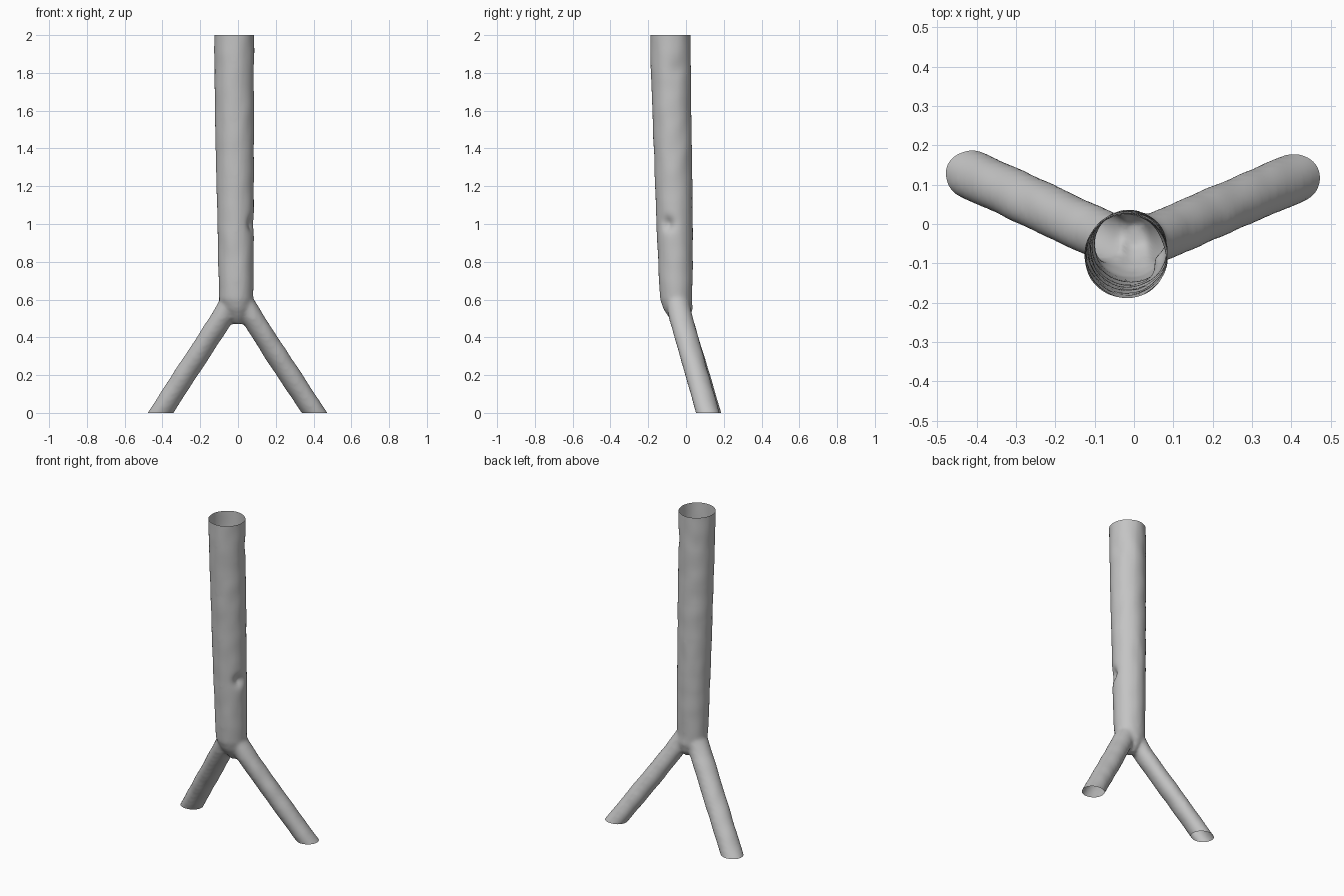
import bpy
import bmesh
import math
from mathutils import Vector, noise

SIDES = 40

cube = bpy.data.objects.get("Cube")
if cube:
    bpy.data.objects.remove(cube, do_unlink=True)


def link(name, mesh):
    obj = bpy.data.objects.new(name, mesh)
    bpy.context.scene.collection.objects.link(obj)
    return obj


def loft(name, rings):
    """Closed tube through horizontal oval rings given as (x, y, z, rx, ry)."""
    bm = bmesh.new()
    loops = []
    for x, y, z, rx, ry in rings:
        angles = [math.tau * i / SIDES for i in range(SIDES)]
        loops.append([bm.verts.new((x + rx * math.cos(a), y + ry * math.sin(a), z)) for a in angles])
    for low, high in zip(loops, loops[1:]):
        for i in range(SIDES):
            j = (i + 1) % SIDES
            bm.faces.new((low[i], low[j], high[j], high[i]))
    bm.faces.new(loops[0])
    bm.faces.new(loops[-1])
    bmesh.ops.recalc_face_normals(bm, faces=bm.faces)
    mesh = bpy.data.meshes.new(name)
    bm.to_mesh(mesh)
    bm.free()
    return link(name, mesh)


# Main tube, with a rounded lower end
tube = loft("branching_tube", [
    (0.00, -0.030, 0.47, 0.020, 0.030),
    (0.00, -0.034, 0.50, 0.045, 0.055),
    (-0.005, -0.042, 0.55, 0.075, 0.077),
    (-0.01, -0.052, 0.60, 0.091, 0.084),
    (-0.01, -0.054, 0.70, 0.093, 0.090),
    (-0.013, -0.060, 1.00, 0.097, 0.096),
    (-0.017, -0.070, 1.40, 0.102, 0.101),
    (-0.020, -0.082, 1.90, 0.106, 0.107),
    (-0.020, -0.084, 2.06, 0.106, 0.107),
])

# Two lower branches, running past the cut at the base
branches = [
    loft("left_branch", [
        (0.445, 0.133, -0.06, 0.069, 0.063),
        (0.240, 0.045, 0.25, 0.069, 0.063),
        (0.078, -0.026, 0.50, 0.069, 0.064),
        (0.025, -0.048, 0.61, 0.055, 0.060),
    ]),
    loft("right_branch", [
        (-0.450, 0.143, -0.06, 0.069, 0.063),
        (-0.248, 0.050, 0.25, 0.069, 0.063),
        (-0.085, -0.026, 0.50, 0.069, 0.064),
        (-0.035, -0.048, 0.61, 0.055, 0.060),
    ]),
]

# Join the tubes and blend the fork
for branch in branches:
    union = tube.modifiers.new("union", "BOOLEAN")
    union.operation = "UNION"
    union.solver = "EXACT"
    union.object = branch
remesh = tube.modifiers.new("remesh", "REMESH")
remesh.mode = "VOXEL"
remesh.voxel_size = 0.011
smooth = tube.modifiers.new("smooth", "SMOOTH")
smooth.factor = 0.5
smooth.iterations = 6
depsgraph = bpy.context.evaluated_depsgraph_get()
mesh = bpy.data.meshes.new_from_object(tube.evaluated_get(depsgraph))
tube.modifiers.clear()
tube.data = mesh
for branch in branches:
    bpy.data.objects.remove(branch, do_unlink=True)

# Slightly uneven wall with shallow dents, then open the three ends
DENTS = [(Vector((0.075, -0.095, 1.0)), 0.05, 0.022),
         (Vector((0.085, -0.040, 1.82)), 0.07, 0.008)]
bm = bmesh.new()
bm.from_mesh(mesh)
bm.normal_update()
moves = []
for v in bm.verts:
    shift = 0.0025 * noise.noise(Vector((v.co.x * 14, v.co.y * 14, v.co.z * 9)))
    for centre, size, depth in DENTS:
        shift -= depth * math.exp(-((v.co - centre).length / size) ** 2 * 2)
    moves.append((v, v.normal * shift))
for v, move in moves:
    v.co += move
for height, direction in ((0, -1), (2, 1)):
    bmesh.ops.bisect_plane(bm, geom=bm.verts[:] + bm.edges[:] + bm.faces[:],
                           plane_co=(0, 0, height), plane_no=(0, 0, direction),
                           clear_outer=True)
for face in bm.faces:
    face.smooth = True
bm.to_mesh(mesh)
bm.free()

# Plain grey surface
grey = bpy.data.materials.new("plain_grey")
grey.use_nodes = True
colour = (0.55, 0.55, 0.55, 1)
grey.diffuse_color = colour
grey.node_tree.nodes["Principled BSDF"].inputs["Base Color"].default_value = colour
mesh.materials.clear()
mesh.materials.append(grey)
